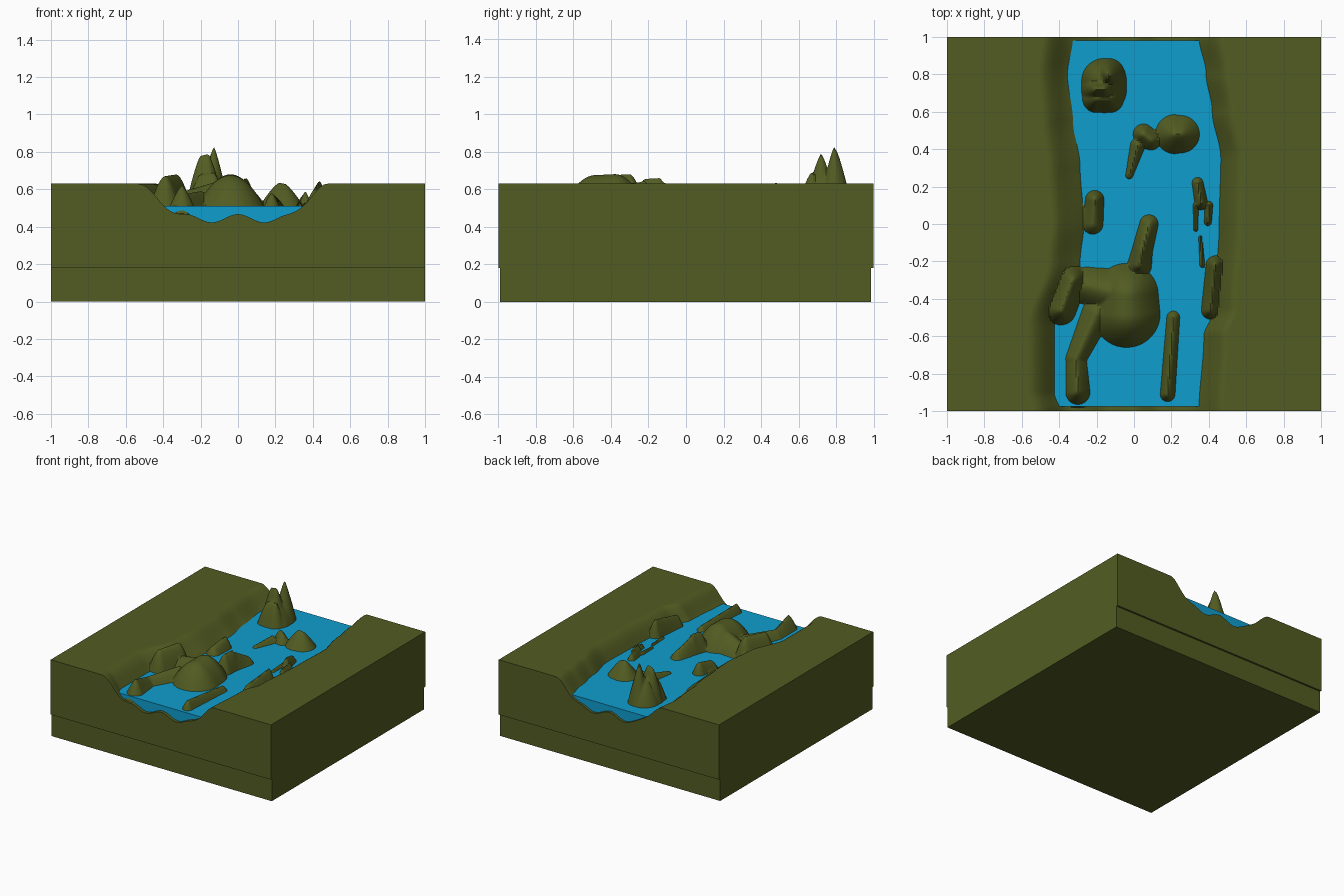
import bpy, bmesh, math

WATER, BANK, SEAM = 0.51, 0.63, 0.18
N = 220


def material(name, rgb):
    m = bpy.data.materials.new(name)
    m.diffuse_color = (*rgb, 1)
    return m


green = material("moss green", (0.085, 0.108, 0.016))
blue = material("river blue", (0.005, 0.34, 0.62))

# Shorelines as (y, x)
left_shore = [(-1, -0.39), (-0.9, -0.42), (-0.55, -0.42), (-0.2, -0.31), (0, -0.29),
              (0.3, -0.31), (0.55, -0.34), (0.8, -0.36), (1, -0.34)]
right_shore = [(-1, 0.35), (-0.6, 0.37), (-0.45, 0.42), (0, 0.45), (0.35, 0.46),
               (0.6, 0.41), (0.8, 0.38), (1, 0.35)]

# Hills as capsules: x, y, radius at the water, top at both ends, then steepness
big_hill = [
    (-0.04, -0.48, 0.18, 0.675, -0.04, -0.38, 0.17, 0.68, 2.0),
    (-0.05, -0.38, 0.14, 0.66, -0.25, -0.33, 0.10, 0.60, 1.8),
    (0.03, -0.22, 0.065, 0.655, 0.045, -0.14, 0.055, 0.66, 1.5),
    (0.045, -0.14, 0.055, 0.65, 0.08, 0.0, 0.05, 0.57, 1.5),
]
ridges = [
    (-0.20, -0.48, 0.08, 0.59, -0.31, -0.72, 0.055, 0.57, 1.6),
    (-0.31, -0.72, 0.055, 0.57, -0.30, -0.90, 0.065, 0.62, 1.3),
    (-0.39, -0.46, 0.08, 0.67, -0.33, -0.30, 0.08, 0.68, 1.7),
    (0.21, -0.50, 0.035, 0.55, 0.18, -0.91, 0.04, 0.58, 1.5),
    (0.41, -0.46, 0.05, 0.60, 0.435, -0.22, 0.05, 0.645, 1.5),
]
islands = [
    (-0.22, 0.00, 0.055, 0.57, -0.21, 0.13, 0.05, 0.60, 1.7),
    (0.22, 0.48, 0.105, 0.635, 0.25, 0.48, 0.10, 0.63, 1.3),
    (0.05, 0.48, 0.055, 0.59, 0.09, 0.45, 0.055, 0.58, 1.5),
    (0.02, 0.42, 0.04, 0.56, -0.025, 0.26, 0.02, 0.53, 1.5),
    (0.34, 0.22, 0.03, 0.56, 0.36, 0.11, 0.035, 0.59, 1.3),
    (0.33, 0.10, 0.015, 0.54, 0.33, -0.03, 0.012, 0.53, 1.3),
    (0.40, 0.10, 0.022, 0.56, 0.395, 0.01, 0.02, 0.55, 1.3),
    (0.355, -0.07, 0.01, 0.53, 0.365, -0.22, 0.014, 0.53, 1.3),
]
peak = [
    (-0.16, 0.715, 0.12, 0.68, -0.16, 0.765, 0.12, 0.70, 1.8),
    (-0.13, 0.79, 0.085, 0.83, -0.135, 0.80, 0.085, 0.81, 1.2),
    (-0.20, 0.72, 0.08, 0.78, -0.16, 0.72, 0.09, 0.79, 1.3),
    (-0.20, 0.67, 0.075, 0.68, -0.13, 0.67, 0.075, 0.69, 1.4),
]
hills = big_hill + ridges + islands + peak


def lookup(table, y):
    for (a, xa), (b, xb) in zip(table, table[1:]):
        if y <= b:
            t = (y - a) / (b - a)
            return xa + (xb - xa) * t * t * (3 - 2 * t)
    return table[-1][1]


def smooth(t):
    t = min(1, max(0, t))
    return t * t * (3 - 2 * t)


def height(x, y):
    # River bed rising into both banks
    bed = 0.445 + 0.022 * math.cos(x * math.pi / 0.14)
    rise = max(smooth((lookup(left_shore, y) - x + 0.11) / 0.26),
               smooth((x - lookup(right_shore, y) + 0.09) / 0.22))
    z = bed + (BANK - bed) * rise
    if abs(x) > 0.56 or abs(y) > 0.985:
        return z
    for x0, y0, r0, t0, x1, y1, r1, t1, p in hills:
        dx, dy = x1 - x0, y1 - y0
        t = min(1, max(0, ((x - x0) * dx + (y - y0) * dy) / (dx * dx + dy * dy)))
        r, top = r0 + (r1 - r0) * t, t0 + (t1 - t0) * t
        d = math.hypot(x - x0 - dx * t, y - y0 - dy * t) / r
        if d < 1.5:
            z = max(z, WATER + (top - WATER) * (1 - d ** p))
    return z


def finish(bm, name, mat):
    bmesh.ops.recalc_face_normals(bm, faces=bm.faces)
    me = bpy.data.meshes.new(name)
    bm.to_mesh(me)
    bm.free()
    ob = bpy.data.objects.new(name, me)
    me.materials.append(mat)
    bpy.context.collection.objects.link(ob)
    return ob


def box(name, mat, lo, hi):
    bm = bmesh.new()
    bmesh.ops.create_cube(bm, size=1)
    for v in bm.verts:
        v.co = [lo[i] if v.co[i] < 0 else hi[i] for i in range(3)]
    return finish(bm, name, mat)


# Terrain: sculpted grid with walls down to the seam
bm = bmesh.new()
bmesh.ops.create_grid(bm, x_segments=N, y_segments=N, size=1)
for v in bm.verts:
    v.co.z = height(v.co.x, v.co.y)
rim = [e for e in bm.edges if e.is_boundary]
skirt = bmesh.ops.extrude_edge_only(bm, edges=rim)["geom"]
for v in skirt:
    if isinstance(v, bmesh.types.BMVert):
        v.co.z = SEAM
bmesh.ops.holes_fill(bm, edges=[e for e in bm.edges if e.is_boundary], sides=0)
terrain = finish(bm, "terrain", green)
bpy.context.view_layer.objects.active = terrain
terrain.select_set(True)
bpy.ops.object.shade_smooth_by_angle(angle=math.radians(40))

# Base slab and river
box("base_slab", green, (-1, -0.99, 0), (1, 0.985, SEAM))
box("river_water", blue, (-0.47, -0.975, 0.40), (0.48, 0.98, WATER))
